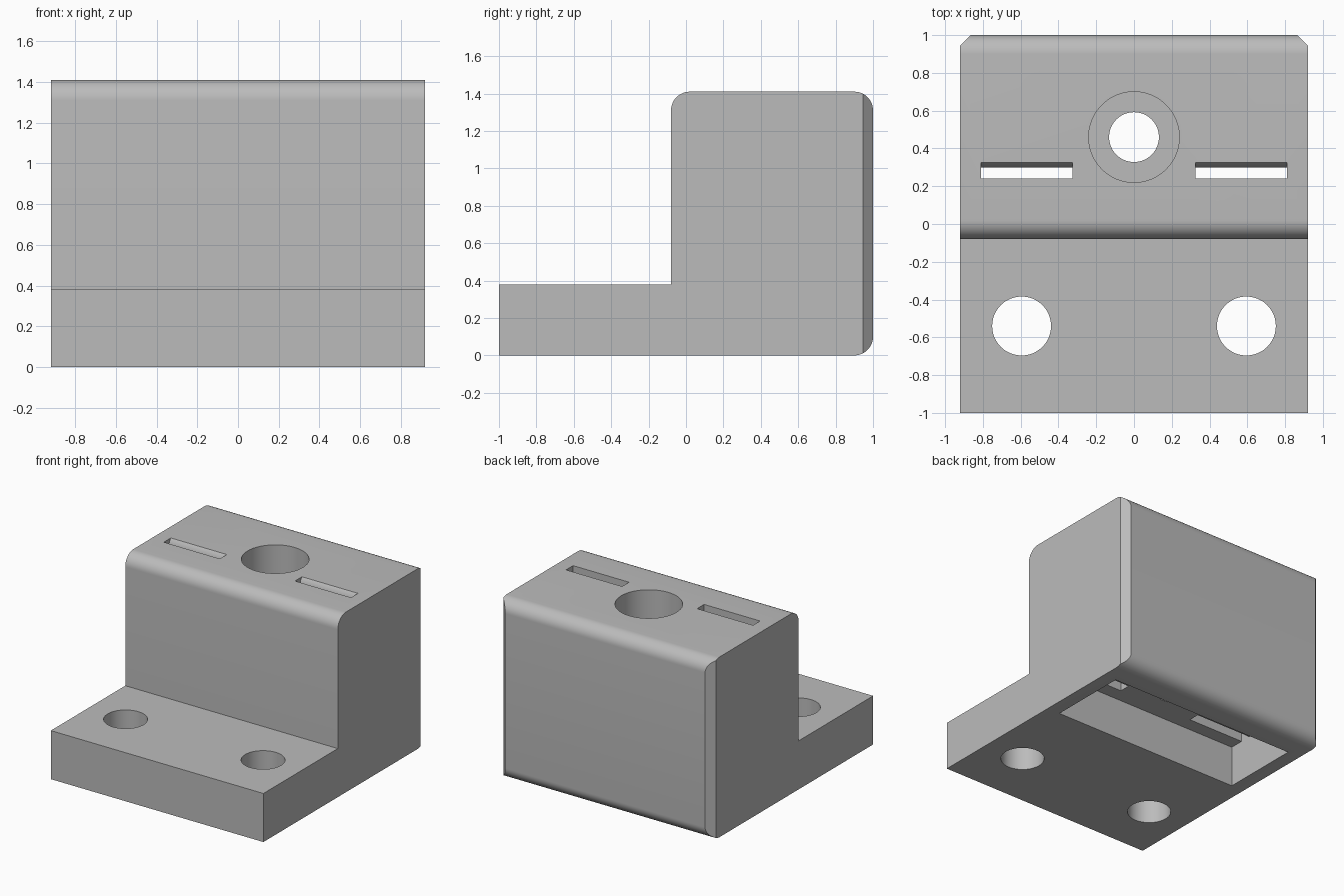
import bpy, bmesh, math
from mathutils import Vector

old = bpy.data.objects.get("Cube")
if old:
    bpy.data.objects.remove(old)

grey = bpy.data.materials.new("plain_grey")
grey.use_nodes = True
colour = (0.5, 0.5, 0.5, 1)
grey.diffuse_color = colour
grey.node_tree.nodes["Principled BSDF"].inputs["Base Color"].default_value = colour

W, TOP, STEP, CEILING = 0.92, 1.41, 0.38, 0.32


def arc(cy, cz, r, start, end, steps=12):
    """Points on an arc, angles in degrees."""
    angles = [math.radians(start + (end - start) * i / steps) for i in range(steps + 1)]
    return [(cy + r * math.cos(a), cz + r * math.sin(a)) for a in angles]


def extrude(name, points, low, high, axis="x"):
    """Extrude a (y, z) outline along x, or an (x, y) outline along z."""
    bm = bmesh.new()
    place = (lambda p: (low, *p)) if axis == "x" else (lambda p: (*p, low))
    face = bm.faces.new([bm.verts.new(place(p)) for p in points])
    moved = bmesh.ops.extrude_face_region(bm, geom=[face])["geom"]
    shift = Vector((high - low, 0, 0) if axis == "x" else (0, 0, high - low))
    bmesh.ops.translate(bm, vec=shift, verts=[v for v in moved if isinstance(v, bmesh.types.BMVert)])
    bmesh.ops.recalc_face_normals(bm, faces=bm.faces)
    mesh = bpy.data.meshes.new(name)
    bm.to_mesh(mesh)
    bm.free()
    mesh.materials.append(grey)
    ob = bpy.data.objects.new(name, mesh)
    bpy.context.collection.objects.link(ob)
    return ob


# Stepped body with rounded long edges
R = 0.1
outline = [(-1, 0)] + arc(1 - R, R, R, -90, 0) + arc(1 - R, TOP - R, R, 0, 90)
outline += arc(-0.08 + R, TOP - R, R, 90, 180) + [(-0.08, STEP), (-1, STEP)]
body = extrude("mounting_block", outline, -W, W)

cutters = []


def hole(name, x, y, r, low, high):
    cutters.append(extrude(name, arc(x, y, r, 0, 352.5, 47), low, high, "z"))


# Mounting holes, centre bore and its counterbore
for side in (-1, 1):
    hole("mounting_hole", side * 0.595, -0.54, 0.156, -0.1, 0.6)
hole("centre_bore", 0, 0.46, 0.132, 0.1, 1.0)
hole("counterbore", 0, 0.46, 0.24, 0.75, 1.6)

# Pocket in the underside
cutters.append(extrude("pocket", [(0.13, -0.1), (0.76, -0.1), (0.76, CEILING), (0.13, CEILING)], -0.81, 0.81))

# Strap slots, their rear wall rounded over at both ends
r = 0.1
slot = [(0.24, CEILING - 0.1), (0.327, CEILING - 0.1)]
slot += arc(0.4, CEILING + 0.068, r, 223, 180, 8) + arc(0.4, TOP - 0.068, r, 180, 137, 8)
slot += [(0.327, TOP + 0.1), (0.24, TOP + 0.1)]
for low in (-0.81, 0.325):
    cutters.append(extrude("strap_slot", slot, low, low + 0.485))

# Bevelled upright corners at the back
for s in (-1, 1):
    tri = [(s * 0.865, 1), (s * W, 0.945), (s * 1.03, 0.835), (s * 1.03, 1.11), (s * 0.755, 1.11)]
    cutters.append(extrude("corner_bevel", tri, -0.2, 1.7, "z"))

for c in cutters:
    c.hide_render = True
    mod = body.modifiers.new(c.name, "BOOLEAN")
    mod.operation, mod.solver, mod.object = "DIFFERENCE", "EXACT", c

# Apply the cuts, drop the cutters and smooth the curves
bpy.context.view_layer.update()
graph = bpy.context.evaluated_depsgraph_get()
cut_mesh = bpy.data.meshes.new_from_object(body.evaluated_get(graph))
body.modifiers.clear()
body.data = cut_mesh
for c in cutters:
    bpy.data.objects.remove(c)
bpy.ops.object.select_all(action="DESELECT")
body.select_set(True)
bpy.context.view_layer.objects.active = body
bpy.ops.object.shade_smooth_by_angle(angle=math.radians(25))
